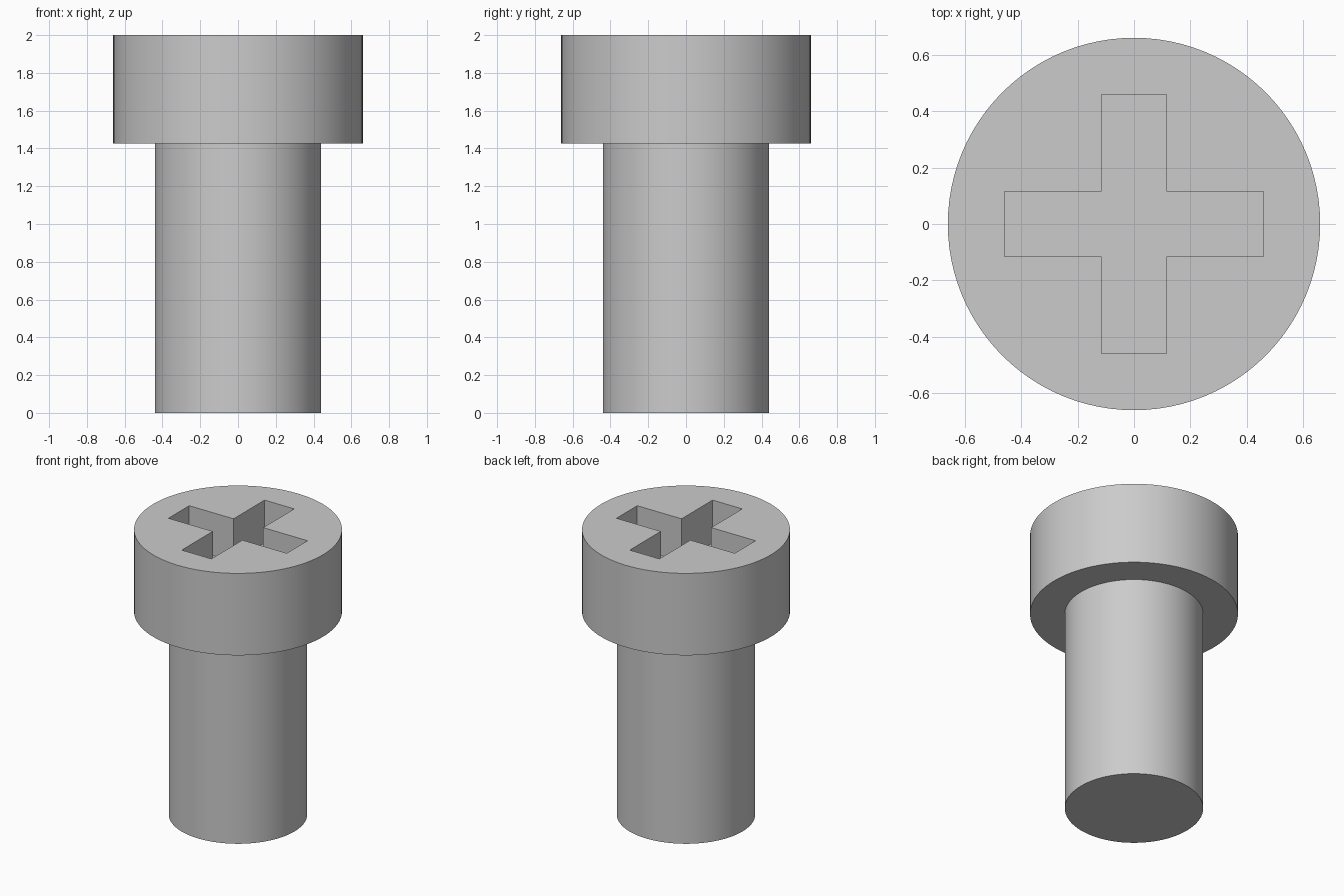
import bpy
import bmesh
import math

SEGMENTS = 96
HEAD_R, SHAFT_R = 0.661, 0.44
TOP, HEAD_BASE = 2.0, 1.425
SLOT_LONG, SLOT_HALF, SLOT_DEPTH = 0.459, 0.115, 0.3

cube = bpy.data.objects.get("Cube")
if cube:
    bpy.data.objects.remove(cube, do_unlink=True)

steel = bpy.data.materials.new("grey steel")
steel.use_nodes = True
grey = (0.6, 0.6, 0.6, 1)
steel.diffuse_color = grey
steel.node_tree.nodes["Principled BSDF"].inputs["Base Color"].default_value = grey


def circle(radius):
    angles = [2 * math.pi * i / SEGMENTS for i in range(SEGMENTS)]
    return [(radius * math.cos(a), radius * math.sin(a)) for a in angles]


def cross(long, half):
    # One arm's three corners, turned around the four quarters
    points = []
    for q in range(4):
        c, s = round(math.cos(q * math.pi / 2)), round(math.sin(q * math.pi / 2))
        for x, y in ((long, -half), (long, half), (half, half)):
            points.append((x * c - y * s, x * s + y * c))
    return points


def ring(bm, outline, z):
    return [bm.verts.new((x, y, z)) for x, y in outline]


def skin(bm, lower, upper):
    n = len(lower)
    for i in range(n):
        j = (i + 1) % n
        bm.faces.new((lower[i], lower[j], upper[j], upper[i]))


def loop_edges(bm, loop):
    return [bm.edges.get((v, loop[i - 1])) for i, v in enumerate(loop)]


def finish(bm, name):
    bmesh.ops.recalc_face_normals(bm, faces=bm.faces)
    mesh = bpy.data.meshes.new(name)
    bm.to_mesh(mesh)
    bm.free()
    mesh.materials.append(steel)
    obj = bpy.data.objects.new(name, mesh)
    bpy.context.collection.objects.link(obj)
    bpy.ops.object.select_all(action='DESELECT')
    obj.select_set(True)
    bpy.context.view_layer.objects.active = obj
    bpy.ops.object.shade_smooth_by_angle(angle=math.radians(30))


# Head: cylinder wall, underside, and a cross-shaped recess in the top
bm = bmesh.new()
base = ring(bm, circle(HEAD_R), HEAD_BASE)
rim = ring(bm, circle(HEAD_R), TOP)
skin(bm, base, rim)
bm.faces.new(base)
slot = cross(SLOT_LONG, SLOT_HALF)
floor = ring(bm, slot, TOP - SLOT_DEPTH)
mouth = ring(bm, slot, TOP)
skin(bm, floor, mouth)
bm.faces.new(floor)
bmesh.ops.triangle_fill(bm, use_beauty=True, normal=(0, 0, 1),
                        edges=loop_edges(bm, rim) + loop_edges(bm, mouth))
finish(bm, "screw_head")

# Shaft: plain cylinder reaching the underside of the head
bm = bmesh.new()
foot = ring(bm, circle(SHAFT_R), 0)
neck = ring(bm, circle(SHAFT_R), HEAD_BASE)
skin(bm, foot, neck)
bm.faces.new(foot)
bm.faces.new(neck)
finish(bm, "screw_shaft")
